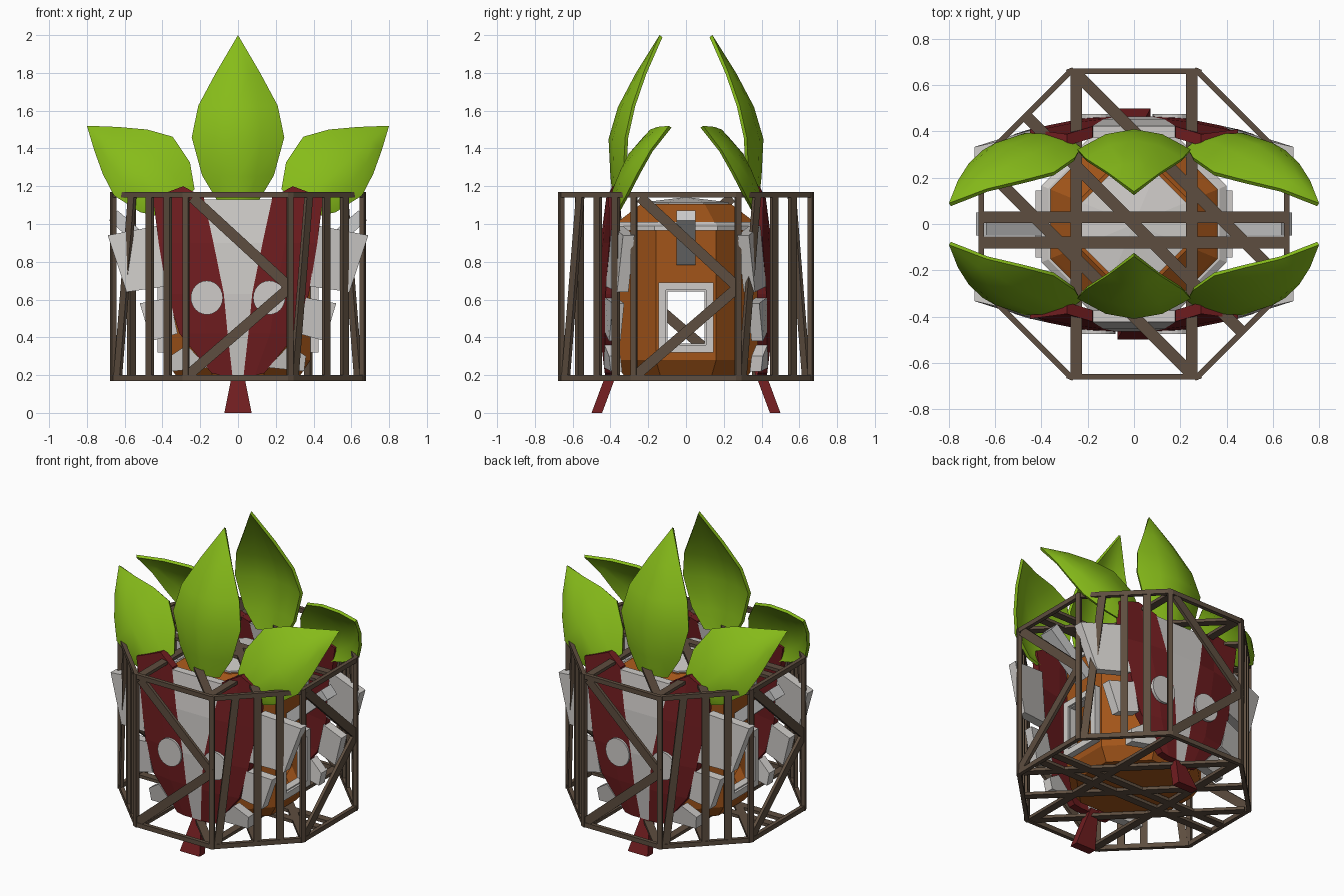
import bpy, bmesh, math
from mathutils import Vector as V

if "Cube" in bpy.data.objects:
    bpy.data.objects.remove(bpy.data.objects["Cube"])


def mat(name, c):
    m = bpy.data.materials.new(name)
    m.diffuse_color = (*c, 1)
    m.use_nodes = True
    m.node_tree.nodes["Principled BSDF"].inputs["Base Color"].default_value = m.diffuse_color
    return m


BROWN = mat("bark_brown", (0.11, 0.075, 0.05))
ORANGE = mat("orange", (0.36, 0.09, 0.01))
RED = mat("dark_red", (0.16, 0.012, 0.014))
WHITE = mat("off_white", (0.62, 0.6, 0.58))
GREEN = mat("leaf_green", (0.24, 0.5, 0.01))


def finish(bm, name, m, mirror=None, smooth=False):
    bmesh.ops.recalc_face_normals(bm, faces=bm.faces[:])
    me = bpy.data.meshes.new(name)
    for f in bm.faces:
        f.smooth = smooth
    bm.to_mesh(me)
    bm.free()
    if smooth:
        me.set_sharp_from_angle(angle=math.radians(40))
    if m:
        me.materials.append(m)
    ob = bpy.data.objects.new(name, me)
    bpy.context.collection.objects.link(ob)
    if mirror:
        md = ob.modifiers.new("Mirror", "MIRROR")
        md.use_axis = mirror
        md.use_mirror_merge = False
    return ob


def hull(bm, pts):
    r = bmesh.ops.convex_hull(bm, input=[bm.verts.new(p) for p in pts])


def beam(bm, a, b, n, w, d):
    """Box from a to b; d thick along n, w wide across it."""
    a, b, n = V(a), V(b), V(n).normalized()
    s = (b - a).cross(n).normalized()
    c = [bm.verts.new(p + s * w * i / 2 + n * d * j / 2)
         for p in (a, b) for i, j in ((-1, -1), (1, -1), (1, 1), (-1, 1))]
    for q in ((0, 1, 2, 3), (4, 5, 6, 7), (0, 1, 5, 4), (1, 2, 6, 5), (2, 3, 7, 6), (3, 0, 4, 7)):
        bm.faces.new([c[i] for i in q])


# Octagonal cage
bm = bmesh.new()
A, H, ZB, ZT = 0.66, 0.275, 0.185, 1.155
ring = [(-H, -A), (H, -A), (A, -H), (A, H), (H, A), (-H, A), (-A, H), (-A, -H)]
for k in range(8):
    p, q = V((*ring[k], 0)), V((*ring[(k + 1) % 8], 0))
    n = (p + q) / 2

    def at(u, z):
        r = p.lerp(q, u)
        return (r.x, r.y, z)
    for z in (ZB, ZT):
        beam(bm, at(0, z), at(1, z), n, 0.03, 0.025)
    beam(bm, at(0, ZB - 0.015), at(0, ZT + 0.015), p, 0.03, 0.025)
    if k % 2 == 0:
        beam(bm, at(0.06, 1.14), at(0.99, 0.67), n, 0.055, 0.02)
        beam(bm, at(0.99, 0.66), at(0.02, 0.2), n, 0.055, 0.02)
    else:
        for u0, u1 in ((0.06, 0.26), (0.5, 0.5), (0.75, 0.75)):
            beam(bm, at(u0, ZB), at(u1, ZT), n, 0.045, 0.02)
# Lattice across top and bottom of the cage
flat = [((-0.25, -A), (-0.25, A)), ((0.25, -A), (0.25, A)),
        ((-A, 0.03), (A, 0.03)), ((-A, -0.08), (A, -0.08)),
        ((-0.47, 0.47), (0.47, -0.47)), ((-0.25, 0.65), (0.65, -0.25)), ((-0.65, 0.25), (0.25, -0.65))]
for z in (ZB, ZT):
    for a, b in flat:
        beam(bm, (*a, z), (*b, z), (0, 0, 1), 0.05, 0.02)
finish(bm, "cage", BROWN)


# Eight-sided lantern body
def lathe(name, prof, m):
    bm = bmesh.new()
    c = math.cos(math.pi / 8)
    rows = [[bm.verts.new((r / c * math.cos(math.pi / 8 + k * math.pi / 4),
                           r / c * math.sin(math.pi / 8 + k * math.pi / 4), z)) for k in range(8)]
            for r, z in prof]
    for r0, r1 in zip(rows, rows[1:]):
        for k in range(8):
            bm.faces.new((r0[k], r0[(k + 1) % 8], r1[(k + 1) % 8], r1[k]))
    bm.faces.new(rows[0][::-1])
    bm.faces.new(rows[-1])
    return finish(bm, name, m)


body = lathe("lantern_body", [(0.33, 0.2), (0.385, 0.28), (0.385, 0.99), (0.35, 1.02), (0.24, 1.105)], ORANGE)
lathe("body_band", [(0.37, 0.965), (0.4, 0.965), (0.4, 0.99), (0.37, 1.01)], WHITE)
lathe("body_cap", [(0.225, 1.1), (0.225, 1.115), (0.02, 1.14)], WHITE)
bm = bmesh.new()
beam(bm, (-0.6, 0, 0.505), (0.6, 0, 0.505), (0, 0, 1), 0.22, 0.3)
cutter = finish(bm, "window_cutter", None)
cutter.hide_render = True
cutter.hide_viewport = True
so = body.modifiers.new("Shell", "SOLIDIFY")
so.thickness = 0.04
bo = body.modifiers.new("Window", "BOOLEAN")
bo.operation, bo.object = "DIFFERENCE", cutter

# Window frames and tilted side fins
bm = bmesh.new()
for w, t, x in ((0.125, 0.04, 0.40), (0.108, 0.02, 0.385)):
    z0, z1 = 0.505 - w - 0.04, 0.505 + w + 0.04
    for z in (z0, z1):
        beam(bm, (x, -w - t / 2, z), (x, w + t / 2, z), (1, 0, 0), t, 0.05)
    for s in (-w, w):
        beam(bm, (x, s, z0), (x, s, z1), (1, 0, 0), t, 0.05)
finish(bm, "window_frames", WHITE, (True, False, False))
bm = bmesh.new()
beam(bm, (0.39, 0, 0.81), (0.66, 0, 1.045), (0, 1, 0), 0.07, 0.1)
finish(bm, "side_fins", None, (True, False, False))


# Folded shields on front and back
def depth(x, z):
    x = abs(x)
    fold = max(0, min(x, 0.44) - 0.18) * 0.2 + max(0, x - 0.44) * 0.32
    return -0.465 + fold + 0.045 * ((z - 0.65) / 0.5) ** 2 * (x < 0.45)


def plate(name, rows, m, t=0.05, both=True):
    bm = bmesh.new()
    g = [[bm.verts.new((x, depth(x, z), z)) for x, z in r] for r in rows]
    for a, b in zip(g, g[1:]):
        for i in range(len(a) - 1):
            bm.faces.new((a[i], a[i + 1], b[i + 1], b[i]))
    r = bmesh.ops.extrude_face_region(bm, geom=bm.faces[:], use_keep_orig=True)
    bmesh.ops.translate(bm, vec=(0, t, 0), verts=[v for v in r["geom"] if isinstance(v, bmesh.types.BMVert)])
    finish(bm, name, m, (both, True, False))


plate("shield_center", [[(-x, z), (x, z)] for x, z in
      ((0.18, 1.13), (0.13, 0.9), (0.075, 0.63), (0.055, 0.42), (0.03, 0.2))], WHITE, both=False)
plate("shield_stripes", [
    [(0.18, 1.14), (0.29, 1.2), (0.45, 1.14)],
    [(0.13, 0.9), (0.25, 0.9), (0.42, 0.9)],
    [(0.075, 0.63), (0.2, 0.63), (0.375, 0.63)],
    [(0.055, 0.42), (0.17, 0.42), (0.31, 0.42)],
    [(0.03, 0.2), (0.09, 0.2), (0.14, 0.21)]], RED)
for nm, r in (("upper", [[(0.43, 0.99), (0.69, 0.94)], [(0.38, 0.67), (0.59, 0.64)]]),
              ("middle", [[(0.36, 0.61), (0.52, 0.58)], [(0.32, 0.42), (0.46, 0.38)]]),
              ("lower", [[(0.27, 0.36), (0.36, 0.3)], [(0.16, 0.24), (0.35, 0.22)]])):
    plate(nm + "_wing", r, WHITE, 0.06)

# Round spots on the stripes
bm = bmesh.new()
for i in (0, 1):
    bm.faces.new([bm.verts.new((0.165 + 0.085 * math.cos(a), -0.475 + 0.02 * i, 0.61 + 0.09 * math.sin(a)))
                  for a in [k * math.tau / 24 for k in range(24)]])
bmesh.ops.bridge_loops(bm, edges=bm.edges[:])
finish(bm, "spots", WHITE, (True, True, False))

# Flared feet
bm = bmesh.new()
hull(bm, [(s * w, y + d, z) for s in (-1, 1) for d in (-0.028, 0.028)
          for w, y, z in ((0.028, -0.39, 0.22), (0.072, -0.472, 0.0))])
finish(bm, "feet", RED, (False, True, False))


# Cupped leaves
def leaf(name, spine, side, cup, mirror):
    bm = bmesh.new()
    side, cup = V(side).normalized(), V(cup).normalized()
    tip = bm.verts.new(spine[-1][:3])
    cols = (-1, -0.5, 0, 0.5, 1)
    rows = [[bm.verts.new(V((x, y, z)) + side * w * c + cup * w * 0.36 * c * c) for c in cols]
            for x, y, z, w in spine[:-1]]
    for a, b in zip(rows, rows[1:]):
        for i in range(4):
            bm.faces.new((a[i], a[i + 1], b[i + 1], b[i]))
    for i in range(4):
        bm.faces.new((rows[-1][i], rows[-1][i + 1], tip))
    bmesh.ops.recalc_face_normals(bm, faces=bm.faces[:])
    bmesh.ops.solidify(bm, geom=bm.faces[:], thickness=0.018)
    finish(bm, name, GREEN, mirror, True)


leaf("center_leaves", [(0, -0.385, 1.12, 0.11), (0, -0.4, 1.25, 0.19), (0, -0.41, 1.45, 0.245),
                       (0, -0.36, 1.62, 0.21), (0, -0.265, 1.8, 0.115), (0, -0.14, 2.0, 0)],
     (1, 0, 0), (0, 1, 0.1), (False, True, False))
leaf("side_leaves", [(0.32, -0.39, 1.1, 0.11), (0.41, -0.39, 1.18, 0.19), (0.53, -0.345, 1.29, 0.225),
                     (0.62, -0.28, 1.37, 0.17), (0.71, -0.2, 1.445, 0.09), (0.8, -0.09, 1.52, 0)],
     (-0.67, 0.2, 0.67), (-0.35, 0.9, 0.2), (True, True, False))
